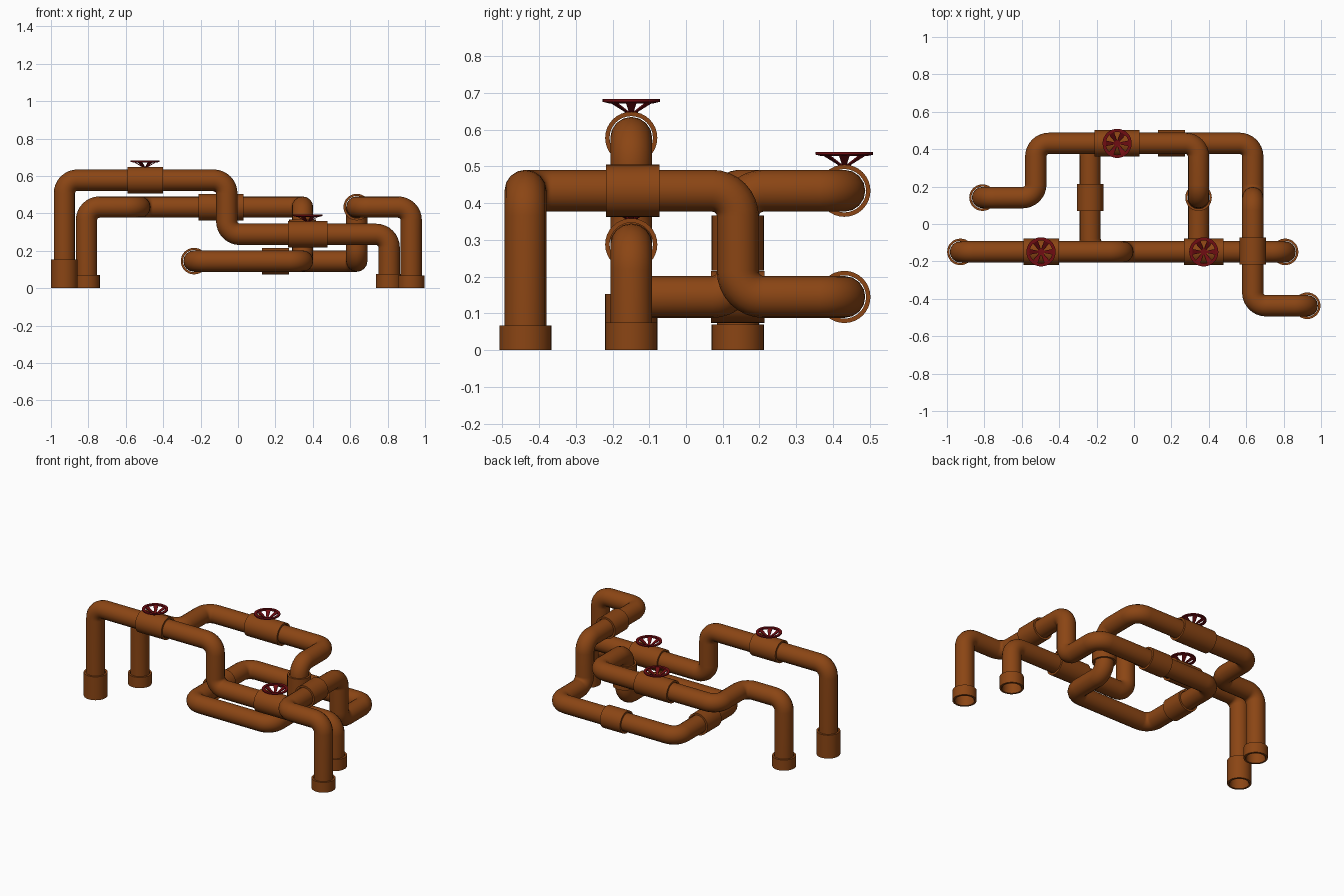
import bpy, bmesh, math
from mathutils import Vector, Matrix

if "Cube" in bpy.data.objects:
    bpy.data.objects.remove(bpy.data.objects["Cube"], do_unlink=True)

PIPE_R, SLEEVE_R, BEND_R = 0.057, 0.071, 0.07
SIDES = 32


def material(name, rgb):
    m = bpy.data.materials.new(name)
    m.use_nodes = True
    m.diffuse_color = (*rgb, 1)
    m.node_tree.nodes["Principled BSDF"].inputs["Base Color"].default_value = (*rgb, 1)
    return m


rust = material("rusty brown", (0.258, 0.06, 0.007))
red = material("dark red", (0.16, 0.004, 0.006))


def add_object(name, mesh, mat, location=(0, 0, 0)):
    ob = bpy.data.objects.new(name, mesh)
    bpy.context.collection.objects.link(ob)
    ob.location = location
    mesh.materials.clear()
    mesh.materials.append(mat)
    bpy.ops.object.select_all(action='DESELECT')
    ob.select_set(True)
    bpy.context.view_layer.objects.active = ob
    bpy.ops.object.shade_smooth_by_angle(angle=math.radians(35))
    return ob


def rounded_path(corners, steps=8):
    """Replace every inner right-angle corner by a quarter-circle bend."""
    pts = [Vector(c) for c in corners]
    path = [pts[0]]
    for before, corner, after in zip(pts, pts[1:], pts[2:]):
        a = (before - corner).normalized() * BEND_R
        b = (after - corner).normalized() * BEND_R
        for i in range(steps + 1):
            t = math.pi / 2 * i / steps
            path.append(corner + a * (1 - math.sin(t)) + b * (1 - math.cos(t)))
    return path + [pts[-1]]


def pipe(name, corners):
    path = rounded_path(corners)
    curve = bpy.data.curves.new(name + "_path", 'CURVE')
    curve.dimensions = '3D'
    curve.bevel_depth = PIPE_R
    curve.bevel_resolution = 6
    spline = curve.splines.new('POLY')
    spline.points.add(len(path) - 1)
    for point, co in zip(spline.points, path):
        point.co = (*co, 1)
    temp = bpy.data.objects.new(name + "_path", curve)
    bpy.context.collection.objects.link(temp)
    graph = bpy.context.evaluated_depsgraph_get()
    mesh = bpy.data.meshes.new_from_object(temp.evaluated_get(graph))
    bpy.data.objects.remove(temp, do_unlink=True)
    return add_object(name, mesh, rust)


def lathe(profile):
    """Revolve a closed (radius, height) profile around z."""
    bm = bmesh.new()
    rings = [[bm.verts.new((r * math.cos(math.tau * i / SIDES), r * math.sin(math.tau * i / SIDES), z))
              for i in range(SIDES)] for r, z in profile]
    for lower, upper in zip(rings, rings[1:] + rings[:1]):
        for i in range(SIDES):
            j = (i + 1) % SIDES
            bm.faces.new((lower[i], lower[j], upper[j], upper[i]))
    bmesh.ops.recalc_face_normals(bm, faces=bm.faces)
    return bm


def finish(bm, name, mat, location):
    mesh = bpy.data.meshes.new(name)
    bm.to_mesh(mesh)
    bm.free()
    return add_object(name, mesh, mat, location)


def sleeve(name, centre, axis, length):
    h, inner = length / 2, PIPE_R + 0.002
    bm = lathe([(inner, -h), (SLEEVE_R, -h), (SLEEVE_R, h), (inner, h)])
    turn = {'x': Matrix.Rotation(math.pi / 2, 3, 'Y'),
            'y': Matrix.Rotation(math.pi / 2, 3, 'X'),
            'z': Matrix.Identity(3)}[axis]
    bmesh.ops.rotate(bm, verts=bm.verts, cent=(0, 0, 0), matrix=turn)
    return finish(bm, name, rust, centre)


def handwheel(name, centre):
    """Flat rim carried by six flaring spokes that meet at a small hub."""
    bm = lathe([(0.061, 0.026), (0.078, 0.03), (0.078, 0.037), (0.061, 0.037)])
    for k in range(6):
        mid = math.tau * k / 6
        corners = []
        for r, z, spread in ((0.014, 0.0, 0.4), (0.066, 0.031, 0.24)):
            for side in (-1, 1):
                for lift in (0, 0.005):
                    a = mid + side * spread
                    corners.append(bm.verts.new((r * math.cos(a), r * math.sin(a), z + lift)))
        bmesh.ops.convex_hull(bm, input=corners)
    bmesh.ops.create_cone(bm, cap_ends=True, segments=12, radius1=0.018, radius2=0.018,
                          depth=0.012)
    bmesh.ops.recalc_face_normals(bm, faces=bm.faces)
    return finish(bm, name, red, centre)


def valve(name, centre, length):
    sleeve(name + "_body", centre, 'x', length)
    handwheel(name + "_handwheel", Vector(centre) + Vector((0, 0, SLEEVE_R - 0.003)))


# Grid lines the pipes run along
X0, X1, X2, X3, X4, X5, X6, X7 = -0.928, -0.81, -0.525, -0.235, 0.345, 0.635, 0.808, 0.926
Y0, Y1, Y2, Y3 = -0.437, -0.149, 0.141, 0.431
Z1, Z2, Z3, Z4 = 0.145, 0.288, 0.434, 0.578
STEP_X = -0.06

# Straight stepped pipe
pipe("stepped_pipe", [(X0, Y1, 0), (X0, Y1, Z4), (STEP_X, Y1, Z4), (STEP_X, Y1, Z2),
                      (X6, Y1, Z2), (X6, Y1, 0)])

# Long pipe that winds around below itself
pipe("winding_pipe", [(X1, Y2, 0), (X1, Y2, Z3), (X2, Y2, Z3), (X2, Y3, Z3), (X4, Y3, Z3),
                      (X4, Y2, Z3), (X4, Y2, Z1), (X4, Y1, Z1), (X3, Y1, Z1), (X3, Y3, Z1),
                      (X5, Y3, Z1), (X5, Y2, Z1), (X5, Y2, Z3), (X5, Y0, Z3),
                      (X7, Y0, Z3), (X7, Y0, 0)])

# Sleeves at the ground
for name, x, y, height in (("tall_foot", X0, Y1, 0.153), ("right_back_foot", X1, Y2, 0.07),
                           ("left_middle_foot", X6, Y1, 0.075), ("left_front_foot", X7, Y0, 0.067)):
    sleeve(name, (x, y, height / 2), 'z', height)

# Joining sleeves along the winding pipe
sleeve("riser_sleeve", (X4, Y2, Z2 + 0.004), 'z', 0.15)
sleeve("cross_sleeve", (X3, Y2, Z1), 'y', 0.145)
sleeve("back_sleeve", (0.2, Y3, Z1), 'x', 0.145)
sleeve("upper_sleeve", (X5, Y1 + 0.004, Z3), 'y', 0.145)

# Valves with handwheels
valve("high_valve", (-0.497, Y1, Z4), 0.19)
valve("back_valve", (-0.09, Y3, Z3), 0.24)
valve("low_valve", (0.373, Y1, Z2), 0.213)
